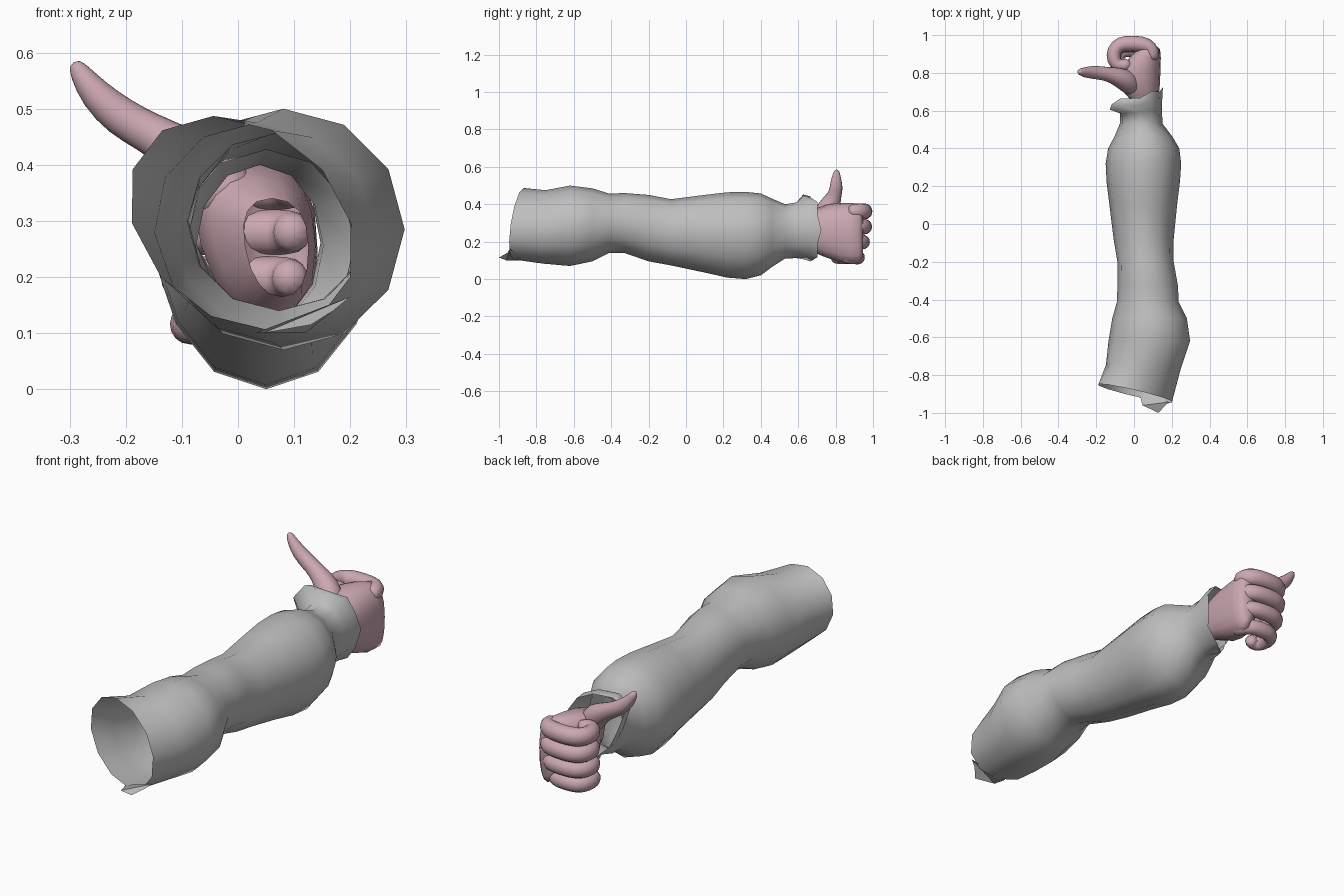
import bpy, bmesh, math
from mathutils import Vector

cube = bpy.data.objects.get("Cube")
if cube:
    bpy.data.objects.remove(cube, do_unlink=True)


def material(name, rgb):
    mat = bpy.data.materials.new(name)
    mat.use_nodes = True
    color = (*rgb, 1)
    mat.diffuse_color = color
    bsdf = mat.node_tree.nodes["Principled BSDF"]
    bsdf.inputs["Base Color"].default_value = color
    bsdf.inputs["Roughness"].default_value = 0.8
    return mat


cloth = material("grey cloth", (0.52, 0.52, 0.52))
skin = material("pink skin", (0.6, 0.39, 0.44))


def loft(name, rings, mat, cap_start=False, cap_end=False, subdivide=0):
    """Bridge a list of equal point rings into one smooth skin."""
    bm = bmesh.new()
    loops = [[bm.verts.new(p) for p in ring] for ring in rings]
    for a, b in zip(loops, loops[1:]):
        for i in range(len(a)):
            j = (i + 1) % len(a)
            bm.faces.new((a[i], a[j], b[j], b[i]))
    if cap_start:
        bm.faces.new(loops[0][::-1])
    if cap_end:
        bm.faces.new(loops[-1])
    bmesh.ops.recalc_face_normals(bm, faces=bm.faces)
    mesh = bpy.data.meshes.new(name)
    bm.to_mesh(mesh)
    bm.free()
    mesh.materials.append(mat)
    obj = bpy.data.objects.new(name, mesh)
    bpy.context.collection.objects.link(obj)
    for poly in mesh.polygons:
        poly.use_smooth = True
    if subdivide:
        mod = obj.modifiers.new("Rounding", "SUBSURF")
        mod.levels = mod.render_levels = subdivide
    return obj


def oval(y, x0, x1, z0, z1, sides=12, power=1.0):
    """Oval ring facing along y, fitted between the given limits."""
    ring = []
    for i in range(sides):
        a = math.tau * i / sides
        c, s = math.cos(a), math.sin(a)
        c = math.copysign(abs(c) ** power, c)
        s = math.copysign(abs(s) ** power, s)
        ring.append(Vector(((x0 + x1 + (x1 - x0) * c) / 2, y,
                            (z0 + z1 + (z1 - z0) * s) / 2)))
    return ring


def tube(name, path, radii, ref, mat, sides=8):
    """Sweep a round section along a path with a radius at each point."""
    pts = [Vector(p) for p in path]
    rings = []
    for i, (p, r) in enumerate(zip(pts, radii)):
        t = (pts[min(i + 1, len(pts) - 1)] - pts[max(i - 1, 0)]).normalized()
        u = t.cross(Vector(ref)).normalized()
        v = u.cross(t)
        rings.append([p + r * (u * math.cos(math.tau * k / sides)
                               + v * math.sin(math.tau * k / sides))
                      for k in range(sides)])
    return loft(name, rings, mat, True, True, 1)


# Sleeve: y, left and right limits, bottom and top limits
sections = [
    (-.91, -.19, .2, .105, .487), (-.76, -.15, .245, .083, .475),
    (-.62, -.135, .297, .07, .5), (-.5, -.115, .28, .095, .485),
    (-.41, -.09, .236, .14, .457), (-.33, -.088, .233, .14, .46),
    (-.2, -.088, .21, .095, .45), (-.08, -.108, .21, .073, .427),
    (.1, -.13, .228, .035, .45), (.22, -.145, .243, .008, .464),
    (.32, -.15, .25, 0, .466), (.4, -.137, .24, .02, .458),
    (.46, -.105, .205, .065, .43), (.53, -.075, .152, .11, .4),
    (.59, -.075, .147, .112, .41), (.63, -.1, .15, .105, .445),
    (.665, -.09, .153, .095, .435),
]
sleeve_rings = [oval(*s) for s in sections]
for ring in sleeve_rings:
    for i, p in enumerate(ring):
        # slanted, leaning shoulder opening
        front = max(0, (-.7 - p.y) / .2)
        # narrower underside of the forearm
        if 0 < p.y < .45 and p.z < .2:
            p.x = .055 + (p.x - .055) * .93
        # slanted, ragged cuff, tight below and flared towards the thumb
        cuff = max(0, min(1, (p.y - .56) / .1))
        p.y += front * (.14 * (p.z - .3) - .2 * p.x + .015)
        p.x -= front * .25 * (p.z - .3)
        p.y += cuff * (.33 * p.x + .008 * (-1) ** i)
        if cuff > .5 and p.x < .02:
            if p.z > .3:
                p += Vector((-.045, 0, .03))
            else:
                p.x += .35 * (.3 - p.z)
loft("sleeve", sleeve_rings, cloth)

# Torn flap at the bottom of the shoulder opening
flap_low = [(.03, -.9, .1), (.045, -.96, .1), (.13, -1, .115)]
flap_high = [(.12, -.88, .1), (.2, -.94, .165), (.17, -.955, .14)]
bm = bmesh.new()
low = [bm.verts.new(p) for p in flap_low]
high = [bm.verts.new(p) for p in flap_high]
for i in range(2):
    bm.faces.new((low[i], low[i + 1], high[i + 1], high[i]))
mesh = bpy.data.meshes.new("sleeve_flap")
bm.to_mesh(mesh)
bm.free()
mesh.materials.append(cloth)
flap = bpy.data.objects.new("sleeve_flap", mesh)
bpy.context.collection.objects.link(flap)

# Palm, open at the wrist, leaning out towards the thumb at the top
palm = [
    (.63, .01, .125, .165, .34), (.69, -.045, .132, .14, .375),
    (.75, -.07, .138, .115, .397), (.82, -.055, .14, .092, .408),
    (.88, -.02, .142, .085, .408), (.925, .02, .138, .09, .4),
    (.945, .05, .115, .12, .37),
]
palm_rings = [oval(*s, 16, .85) for s in palm]
for ring in palm_rings:
    for p in ring:
        p.x += 1.4 * (.14 - p.x) * (.27 - p.z)
loft("palm", palm_rings, skin, cap_end=True)

# Curled fingers, index at the top
curl = [(.095, .86), (.1, .915), (.075, .948), (0, .957), (-.075, .955),
        (-.108, .92), (-.108, .865), (-.085, .835), (-.04, .84), (-.02, .86)]
names = ["index", "middle", "ring", "little"]
for i, name in enumerate(names):
    z = .362 - .082 * i
    back = (0, 0, .01, .035)[i]
    shrink = (1, 1, .96, .82)[i]
    path = [(x * shrink, y - back, z) for x, y in curl]
    radius = .047 - .002 * i
    radii = [radius * k for k in (.8, .95, 1, 1, 1, .98, .95, .92, .85, .6)]
    tube(name + "_finger", path, radii, (0, 0, 1), skin)

# Raised thumb
thumb = [(0, .715, .325), (-.025, .745, .355), (-.06, .77, .395),
         (-.11, .787, .43), (-.16, .797, .458), (-.21, .803, .485),
         (-.255, .803, .525), (-.283, .805, .566), (-.293, .806, .584)]
tube("thumb", thumb, [.05, .062, .06, .046, .038, .038, .031, .02, .01],
     (0, 1, 0), skin, 10)
